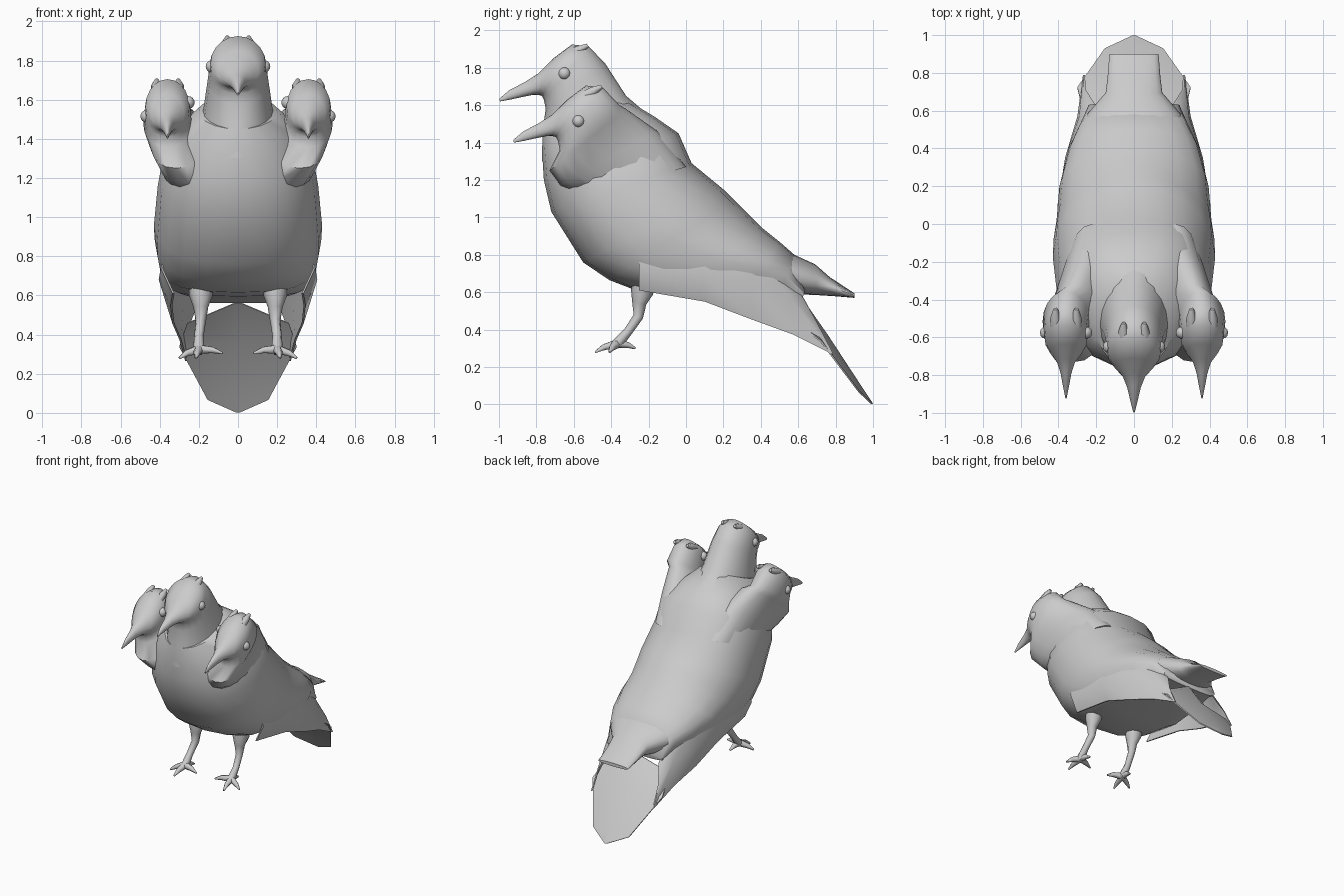
import bpy, bmesh, math
from mathutils import Vector

cube = bpy.data.objects.get("Cube")
if cube:
    bpy.data.objects.remove(cube)

grey = bpy.data.materials.new("plain grey")
grey.use_nodes = True
COLOUR = (0.6, 0.6, 0.6, 1)
grey.diffuse_color = COLOUR
grey.node_tree.nodes["Principled BSDF"].inputs["Base Color"].default_value = COLOUR


def finish(name, bm, angle=50):
    bmesh.ops.recalc_face_normals(bm, faces=bm.faces)
    mesh = bpy.data.meshes.new(name)
    bm.to_mesh(mesh)
    bm.free()
    mesh.materials.append(grey)
    obj = bpy.data.objects.new(name, mesh)
    bpy.context.collection.objects.link(obj)
    bpy.ops.object.select_all(action='DESELECT')
    obj.select_set(True)
    bpy.context.view_layer.objects.active = obj
    bpy.ops.object.shade_smooth_by_angle(angle=math.radians(angle))
    return obj


def skin(bm, rings):
    """Join vertex rings into a closed tube."""
    for a, b in zip(rings, rings[1:]):
        for i in range(len(a)):
            j = (i + 1) % len(a)
            bm.faces.new((a[i], a[j], b[j], b[i]))
    bm.faces.new(rings[0])
    bm.faces.new(rings[-1])


def power(v, e):
    return math.copysign(abs(v) ** e, v) if abs(v) > 0.01 else 0


def loft(name, sections, sides=20):
    """Each section: top (y, z), bottom (y, z), half width, centre x, lower and upper squareness."""
    bm = bmesh.new()
    rings = []
    for top, bot, w, cx, lower, upper in sections:
        top, bot = Vector((0, *top)), Vector((0, *bot))
        mid, half = (top + bot) / 2, (top - bot) / 2
        ring = []
        for i in range(sides):
            a = 2 * math.pi * i / sides
            e = upper if math.sin(a) > 0 else lower
            c, s = power(math.cos(a), e), power(math.sin(a), e)
            ring.append(bm.verts.new(mid + half * s + Vector((cx + w * c, 0, 0))))
        rings.append(ring)
    skin(bm, rings)
    return finish(name, bm)


def tube(name, points, sides=8):
    """Round limb through (x, y, z, radius) points."""
    bm = bmesh.new()
    rings = []
    for k, p in enumerate(points):
        a, b = points[max(k - 1, 0)], points[min(k + 1, len(points) - 1)]
        turn = (Vector(b[:3]) - Vector(a[:3])).to_track_quat('Z', 'Y')
        rings.append([bm.verts.new(Vector(p[:3]) + turn @ Vector(
            (p[3] * math.cos(t), p[3] * math.sin(t), 0)))
            for t in (2 * math.pi * i / sides for i in range(sides))])
    skin(bm, rings)
    return finish(name, bm, 70)


def ball(name, place, radius):
    bm = bmesh.new()
    bmesh.ops.create_uvsphere(bm, u_segments=12, v_segments=8, radius=radius)
    bmesh.ops.translate(bm, verts=bm.verts, vec=place)
    return finish(name, bm, 180)


def sheet(name, rows, depth):
    """Thin plate through rows of three points, thickened by the depth vector."""
    bm = bmesh.new()
    grid = [[bm.verts.new(p) for p in row] for row in rows]
    for a, b in zip(grid, grid[1:]):
        for i in range(2):
            bm.faces.new((a[i], a[i + 1], b[i + 1], b[i]))
    thick = bmesh.ops.extrude_face_region(bm, geom=bm.faces[:])
    bmesh.ops.translate(bm, vec=depth,
                        verts=[v for v in thick["geom"] if isinstance(v, bmesh.types.BMVert)])
    return finish(name, bm)


# Body from shoulders to rump, with a level underside
loft("body", [
    ((-0.32, 1.63), (-0.765, 1.45), 0.2, 0, 1, 1),
    ((-0.17, 1.54), (-0.77, 1.36), 0.3, 0, 1, 0.85),
    ((-0.04, 1.45), (-0.76, 1.2), 0.38, 0, 0.95, 0.8),
    ((0.03, 1.29), (-0.72, 1.03), 0.41, 0, 0.9, 0.85),
    ((0.2, 1.15), (-0.55, 0.76), 0.43, 0, 0.85, 0.95),
    ((0.26, 1.09), (-0.41, 0.665), 0.425, 0, 0.75, 1),
    ((0.32, 1.03), (-0.28, 0.615), 0.41, 0, 0.65, 1),
    ((0.4, 0.95), (0.0, 0.595), 0.395, 0, 0.5, 1),
    ((0.5, 0.87), (0.3, 0.585), 0.345, 0, 0.5, 1),
    ((0.58, 0.8), (0.5, 0.575), 0.28, 0, 0.5, 1),
    ((0.64, 0.62), (0.62, 0.56), 0.24, 0, 0.6, 1),
])

# Rump feathers over the tail
loft("rump_feathers", [
    ((0.46, 0.87), (0.48, 0.62), 0.25, 0, 0.8, 1),
    ((0.58, 0.8), (0.58, 0.59), 0.25, 0, 0.8, 1),
    ((0.69, 0.75), (0.7, 0.585), 0.15, 0, 0.8, 1),
    ((0.77, 0.68), (0.78, 0.58), 0.14, 0, 0.8, 1),
    ((0.9, 0.595), (0.9, 0.57), 0.13, 0, 0.8, 1),
])

# Fanned tail, arched along its middle
sheet("tail", [((-w, *edge), (0, *mid), (w, *edge)) for w, edge, mid in (
    (0.26, (0.57, 0.46), (0.62, 0.57)),
    (0.3, (0.725, 0.34), (0.76, 0.37)),
    (0.155, (0.93, 0.07), (0.94, 0.095)),
    (0.01, (0.998, 0.006), (1, 0.005)))], (0, -0.008, -0.004))

# Head profile from neck to beak tip, shared by all three heads
HEAD = [
    ((-0.43, 1.82), (-0.75, 1.58), 0.155),
    ((-0.52, 1.915), (-0.76, 1.63), 0.145),
    ((-0.61, 1.925), (-0.77, 1.65), 0.14),
    ((-0.71, 1.85), (-0.79, 1.655), 0.105),
    ((-0.79, 1.77), (-0.82, 1.655), 0.06),
    ((-0.86, 1.725), (-0.87, 1.645), 0.036),
    ((-0.945, 1.68), (-0.94, 1.63), 0.018),
    ((-0.998, 1.635), (-0.995, 1.62), 0.004),
]


def head(name, neck, cx=0.0, dy=0.0, dz=0.0, wide=1.0, tilt=0.0):
    rows = neck + [((t[0] + dy, t[1] + dz), (b[0] + dy, b[1] + dz), w * wide, cx, 0.9, 1)
                   for t, b, w in HEAD]
    loft(name, rows)
    for s in (-1, 1):
        # Low crest tufts on the crown
        x = cx + s * 0.055
        tube(name + "_tuft", [(x, -0.62 + dy, 1.87 + dz, 0.03),
                              (x, -0.57 + dy, 1.895 + dz, 0.028),
                              (x, -0.525 + dy, 1.92 + dz, 0.012)], 6)
        ball(name + "_eye", (cx + s * 0.132 * wide, -0.65 + dy, 1.77 + dz - s * tilt), 0.033)


head("middle_head", [((-0.18, 1.53), (-0.77, 1.3), 0.2, 0, 1, 1),
                     ((-0.32, 1.65), (-0.765, 1.48), 0.175, 0, 1, 1)])
for side, s in (("left", 1), ("right", -1)):
    head(side + "_head", [((0.0, 1.27), (-0.55, 1.1), 0.14, s * 0.22, 1, 1),
                          ((-0.15, 1.46), (-0.67, 1.17), 0.16, s * 0.25, 0.8, 1),
                          ((-0.32, 1.58), (-0.73, 1.25), 0.14, s * 0.315, 0.85, 1)],
         s * 0.36, 0.075, -0.22, 0.8, s * 0.035)

    # Wing hanging below the flank, hollow behind
    sheet(side + "_wing", [[(s * x, y, z) for x, y, z in row] for row in (
        ((0.36, -0.25, 0.85), (0.395, -0.25, 0.74), (0.335, -0.25, 0.61)),
        ((0.37, 0.1, 0.85), (0.405, 0.1, 0.68), (0.345, 0.1, 0.55)),
        ((0.32, 0.35, 0.8), (0.365, 0.35, 0.64), (0.335, 0.35, 0.455)),
        ((0.22, 0.55, 0.7), (0.29, 0.57, 0.56), (0.3, 0.57, 0.375)),
        ((0.22, 0.64, 0.55), (0.265, 0.71, 0.42), (0.27, 0.79, 0.265)))],
        (-s * 0.01, 0, 0))

    # Shanks with feathered tops
    x = s * 0.19
    tube(side + "_leg", [(x, -0.22, 0.68, 0.065), (x, -0.235, 0.6, 0.06),
                         (x, -0.25, 0.54, 0.038), (x, -0.255, 0.47, 0.027),
                         (s * 0.2, -0.31, 0.39, 0.024), (s * 0.2, -0.37, 0.32, 0.03)])
    # Four toes
    for label, tx, ty, tz in (("outer", 0.3, -0.41, 0.28), ("inner", 0.08, -0.4, 0.305),
                              ("front", 0.215, -0.485, 0.28), ("back", 0.19, -0.27, 0.3)):
        start, tip = Vector((s * 0.2, -0.37, 0.325)), Vector((s * tx, ty, tz))
        bend = start.lerp(tip, 0.6) + Vector((0, 0, 0.008))
        tube(f"{side}_{label}_toe", [(*start, 0.026), (*bend, 0.018), (*tip, 0.006)], 6)
